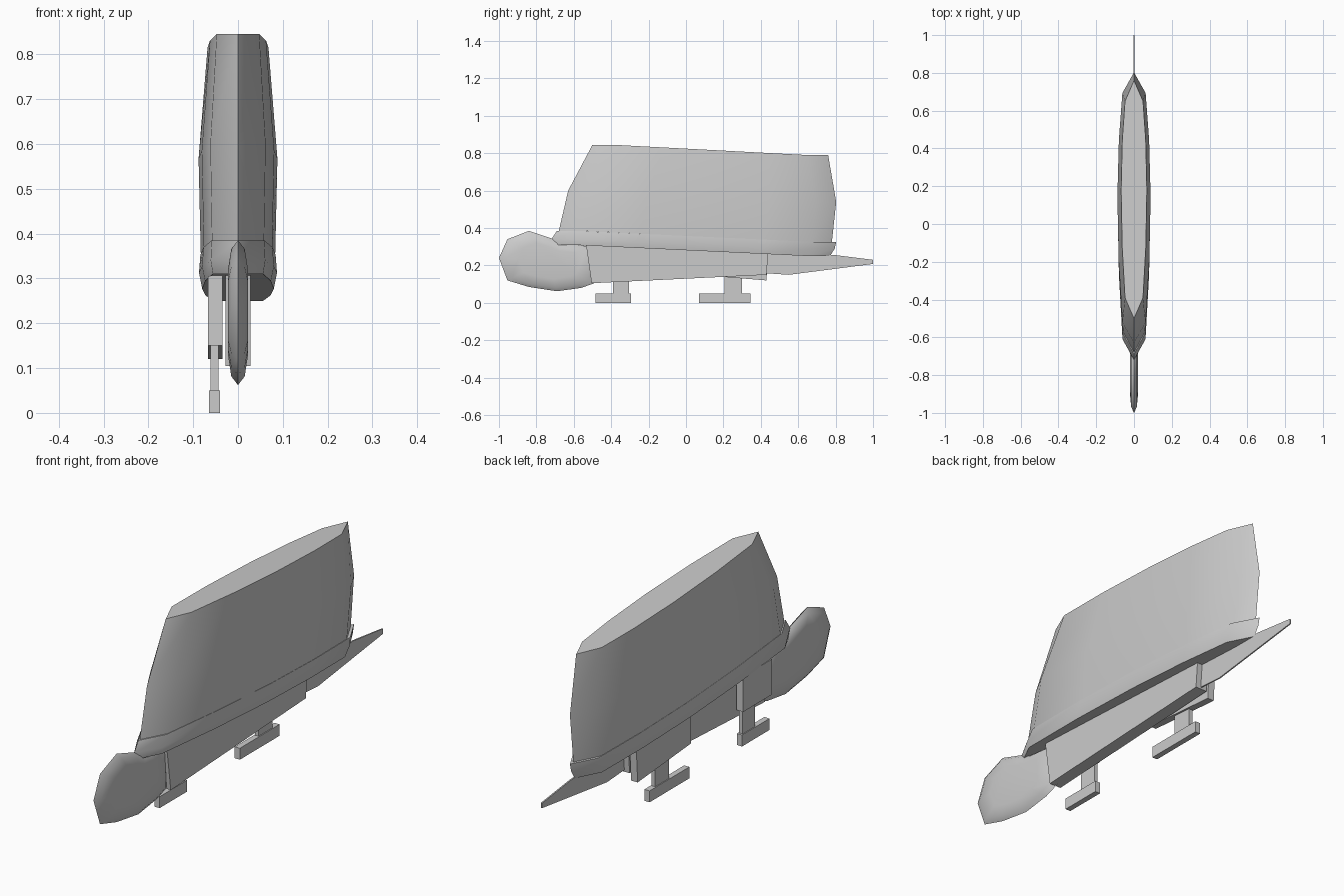
import bpy, bmesh, math

if "Cube" in bpy.data.objects:
    bpy.data.objects.remove(bpy.data.objects["Cube"])


def mesh_object(name, bm, smooth=None):
    bmesh.ops.recalc_face_normals(bm, faces=bm.faces)
    me = bpy.data.meshes.new(name)
    bm.to_mesh(me)
    bm.free()
    ob = bpy.data.objects.new(name, me)
    bpy.context.collection.objects.link(ob)
    if smooth:
        bpy.ops.object.select_all(action='DESELECT')
        ob.select_set(True)
        bpy.context.view_layer.objects.active = ob
        bpy.ops.object.shade_smooth_by_angle(angle=math.radians(smooth))
    return ob


def loft(name, rings, smooth):
    bm = bmesh.new()
    loops = [[bm.verts.new(p) for p in ring] for ring in rings]
    n = len(loops[0])
    for a, b in zip(loops, loops[1:]):
        for i in range(n):
            j = (i + 1) % n
            bm.faces.new((a[i], a[j], b[j], b[i]))
    bm.faces.new(loops[0])
    bm.faces.new(loops[-1])
    return mesh_object(name, bm, smooth)


def slab(name, outline, x0, x1):
    return loft(name, [[(x, y, z) for y, z in outline] for x in (x0, x1)], None)


def box(y0, y1, z0, z1):
    return [(y0, z0), (y1, z0), (y1, z1), (y0, z1)]


# Shell: boat-shaped rings, each tilted down towards the rear
def shell_ring(yf, yr, zf, zr, w):
    length = yr - yf
    half = [(yf, 0), (yf + .11, .70), (yf + length * .3, .92),
            (yf + length * .54, 1), (yf + length * .75, .91), (yr - .11, .70), (yr, 0)]
    pts = []
    for y, k in half:
        t = min(max((y - yf - .11) / (length - .22), 0), 1)
        pts.append((k * w, y, zf + (zr - zf) * t))
    return pts + [(-x, y, z) for x, y, z in pts[-2:0:-1]]


loft("shell", [shell_ring(-.68, .78, .385, .325, .083),
               shell_ring(-.63, .803, .60, .54, .088),
               shell_ring(-.50, .76, .845, .79, .068)], 35)
loft("shell_rim", [shell_ring(-.715, .77, .31, .25, .080),
                   shell_ring(-.72, .795, .34, .29, .087),
                   shell_ring(-.69, .803, .385, .325, .084)], 35)

# Head: rounded pillow made from shrinking copies of its side outline
head = [(-1, .24), (-.955, .34), (-.84, .385), (-.72, .345), (-.64, .315),
        (-.50, .30), (-.49, .105), (-.56, .08), (-.69, .062), (-.84, .085), (-.955, .12)]
cy, cz = -.74, .225
loft("head", [[(x, cy + (y - cy) * s, cz + (z - cz) * s) for y, z in head]
              for x, s in ((-.022, .60), (-.015, .88), (0, 1), (.015, .88), (.022, .60))], 60)

# Body and thin tail
slab("body", [(-.535, .315), (-.505, .105), (.43, .15), (.44, .27)], -.028, .028)
slab("tail", [(.40, .27), (.80, .255), (1, .23), (1, .208), (.55, .15), (.40, .16)], -.003, .003)

# Legs stand on one side only
slab("front_thigh", box(-.50, -.30, .15, .305), -.067, -.035)
slab("rear_thigh", [(.06, .29), (.06, .15), (.43, .12), (.44, .275)], -.067, -.035)
for name, shank, foot in (("front", (-.39, -.305, .05, .16), (-.485, -.295, 0, .05)),
                          ("rear", (.205, .30, .05, .16), (.07, .345, 0, .05))):
    slab(name + "_shank", box(*shank), -.061, -.044)
    slab(name + "_foot", box(*foot), -.065, -.040)
